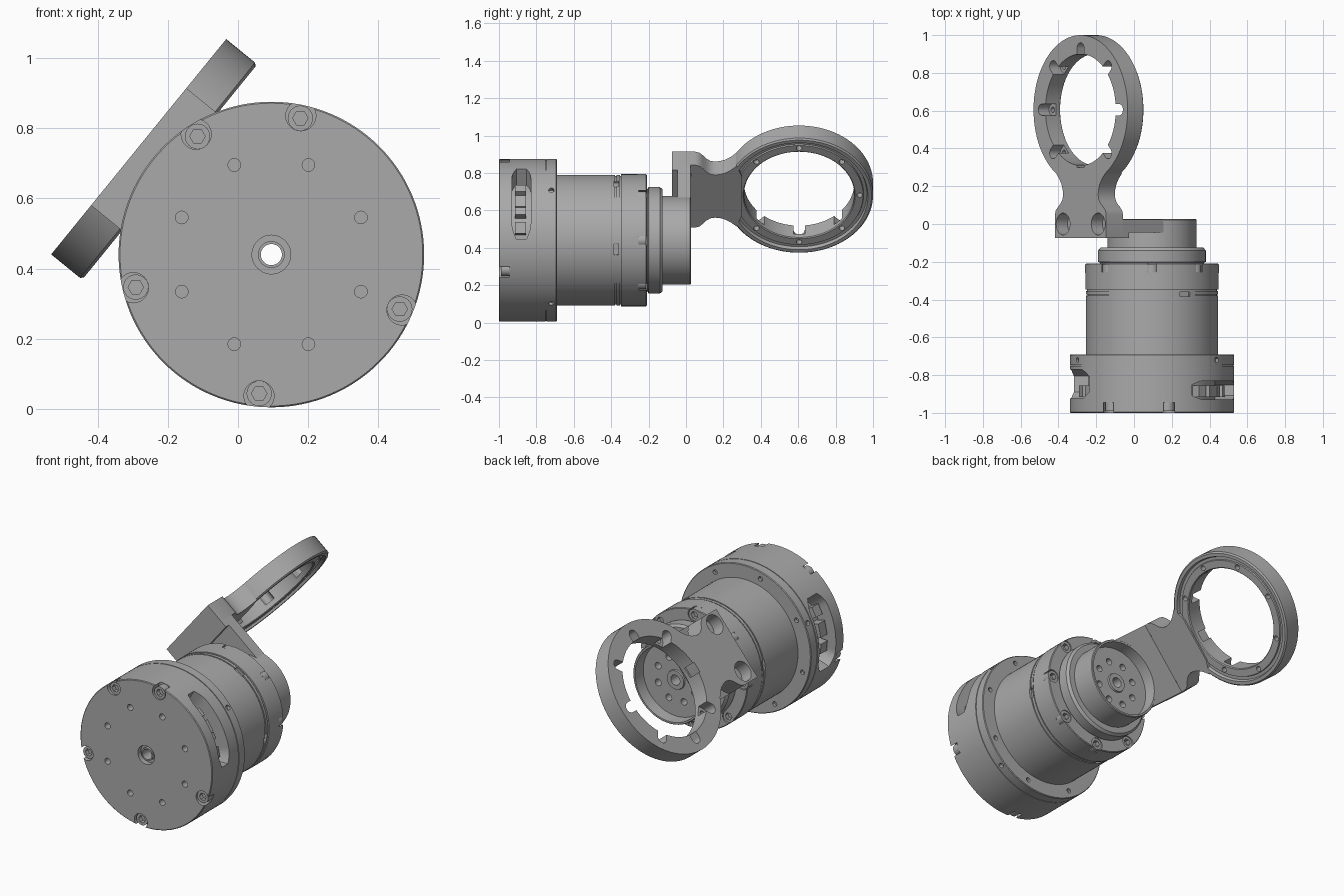
import bpy, bmesh, math
from mathutils import Matrix, Vector

if "Cube" in bpy.data.objects:
    bpy.data.objects.remove(bpy.data.objects["Cube"], do_unlink=True)

grey = bpy.data.materials.new("machined grey")
grey.use_nodes = True
grey.diffuse_color = (0.4, 0.4, 0.4, 1)
grey.node_tree.nodes["Principled BSDF"].inputs["Base Color"].default_value = (0.4, 0.4, 0.4, 1)

AX, AZ = 0.095, 0.44                 # motor axis, running along y
# Axis frame: local z is world y
AXIS = Matrix.Translation((AX, 0, AZ)) @ Matrix.Rotation(-math.pi / 2, 4, 'X')
# Bracket frame: local x runs along the tilted plate, y stays, z is the plate normal
U = Vector((0.631, 0, 0.776)).normalized()
N = Vector((-U.z, 0, U.x))
O = Vector((-0.2385, 0, 0.711))
PLATE = Matrix(((U.x, 0, N.x, O.x), (0, 1, 0, 0), (U.z, 0, N.z, O.z), (0, 0, 0, 1)))
RING = PLATE @ Matrix.Translation((0, 0.605, 0))


def finish(name, bm):
    bmesh.ops.recalc_face_normals(bm, faces=bm.faces)
    me = bpy.data.meshes.new(name)
    bm.to_mesh(me)
    bm.free()
    me.materials.append(grey)
    ob = bpy.data.objects.new(name, me)
    bpy.context.collection.objects.link(ob)
    return ob


def circle(r, n=24, cx=0, cy=0):
    return [(cx + r * math.cos(2 * math.pi * i / n), cy + r * math.sin(2 * math.pi * i / n)) for i in range(n)]


def prism(bm, outline, z0, z1, m):
    a = [bm.verts.new(m @ Vector((x, y, z0))) for x, y in outline]
    b = [bm.verts.new(m @ Vector((x, y, z1))) for x, y in outline]
    bm.faces.new(a[::-1])
    bm.faces.new(b)
    for i in range(len(a)):
        j = (i + 1) % len(a)
        bm.faces.new((a[i], a[j], b[j], b[i]))


def lathe(name, profile, m, n=96):
    # closed profile of (height, radius) spun about local z
    bm = bmesh.new()
    rows = [[bm.verts.new(m @ Vector((x, y, h))) for x, y in circle(r, n)] for h, r in profile]
    for a, b in zip(rows, rows[1:] + rows[:1]):
        for i in range(n):
            j = (i + 1) % n
            bm.faces.new((a[i], a[j], b[j], b[i]))
    return finish(name, bm)


def polar(r, deg):
    # point in the axis frame for a world angle measured in the xz plane
    return r * math.cos(math.radians(deg)), -r * math.sin(math.radians(deg))


def radial(deg):
    # frame at the motor axis whose z points outward and x runs along world y
    t = math.radians(deg)
    out, along = Vector((math.cos(t), 0, math.sin(t))), Vector((0, 1, 0))
    side = out.cross(along)
    return Matrix((( along.x, side.x, out.x, AX), (along.y, side.y, out.y, 0),
                   (along.z, side.z, out.z, AZ), (0, 0, 0, 1)))


def window(bm, r0, r1, a0, a1, y0, y1, n=28, rnd=5):
    # curved slot with rounded ends
    cols = []
    for i in range(n + 1):
        e = math.sin(math.pi / 2 * min(1, min(i, n - i) / rnd))
        half = (y1 - y0) / 2 * (0.55 + 0.45 * e)
        mid = (y0 + y1) / 2
        a = a0 + (a1 - a0) * i / n
        cols.append([bm.verts.new(AXIS @ Vector((*polar(r, a), h)))
                     for r, h in ((r0, mid - half), (r0, mid + half), (r1, mid + half), (r1, mid - half))])
    for p, q in zip(cols, cols[1:]):
        for k in range(4):
            bm.faces.new((p[k], p[(k + 1) % 4], q[(k + 1) % 4], q[k]))
    bm.faces.new(cols[0])
    bm.faces.new(cols[-1][::-1])


def cut(ob, bm):
    tool = finish("cutter", bm)
    tool.hide_render = True
    mod = ob.modifiers.new("cut", 'BOOLEAN')
    mod.operation, mod.solver, mod.object = 'DIFFERENCE', 'EXACT', tool
    bpy.context.view_layer.objects.active = ob
    bpy.ops.object.modifier_apply(modifier="cut")
    bpy.data.objects.remove(tool, do_unlink=True)


# Front drum with bore, seam, windows and screw pockets
drum = lathe("drum", [(-1, 0.055), (-1, 0.431), (-0.996, 0.435), (-0.752, 0.435), (-0.752, 0.431),
                      (-0.747, 0.431), (-0.747, 0.435), (-0.694, 0.435), (-0.69, 0.431), (-0.69, 0.03),
                      (-0.97, 0.03), (-0.97, 0.055)], AXIS, 128)
screw_angles = (122, 78, -23, -95, 193.5)
bm = bmesh.new()
for a in screw_angles:
    prism(bm, circle(0.043, 24, *polar(0.404, a)), -1.02, -0.945, AXIS)
for k in range(8):
    prism(bm, circle(0.018, 16, *polar(0.276, 22.5 + 45 * k)), -1.02, -0.95, AXIS)
    prism(bm, circle(0.014, 12, *polar(0.393, 15 + 45 * k)), -0.71, -0.6, AXIS)
for a in (38, 155, 232, -51):
    prism(bm, circle(0.015, 12, -0.72, 0), 0.415, 0.5, radial(a))
window(bm, 0.335, 0.48, 1, 61, -0.93, -0.83)
window(bm, 0.335, 0.48, 140, 198, -0.925, -0.77)
cut(drum, bm)

# Small parts behind the windows
bm = bmesh.new()
for a, w in ((10, 0.03), (24, 0.02), (33, 0.035), (46, 0.025), (152, 0.03), (168, 0.04), (184, 0.03)):
    prism(bm, [(-0.915, -w), (-0.855, -w), (-0.855, w), (-0.915, w)], 0.32, 0.385, radial(a))
finish("window_components", bm)

lathe("bore_sleeve", [(-0.992, 0.03), (-0.992, 0.038), (-0.96, 0.038), (-0.96, 0.03)], AXIS, 48)


def socket_screws(name, places, face, back):
    # socket heads with a hexagonal recess; face and back are heights along the axis
    bm = bmesh.new()
    for p in places:
        prism(bm, circle(0.036, 24, *p), face, back, AXIS)
    ob = finish(name, bm)
    bm = bmesh.new()
    s = math.copysign(0.025, back - face)
    for p in places:
        prism(bm, circle(0.022, 6, *p), face - s, face + s, AXIS)
    cut(ob, bm)


socket_screws("front_screws", [polar(0.397, a) for a in screw_angles], -0.99, -0.94)

# Motor body with seam grooves and rear collar
body = lathe("motor_body", [(-0.7, 0.03), (-0.7, 0.35), (-0.379, 0.35), (-0.379, 0.344), (-0.372, 0.344),
                            (-0.372, 0.35), (-0.354, 0.35), (-0.354, 0.344), (-0.347, 0.344), (-0.347, 0.353),
                            (-0.213, 0.353), (-0.209, 0.349), (-0.209, 0.03)], AXIS)
bm = bmesh.new()
collar_angles = [45 * k for k in range(8)]
for a in collar_angles:
    prism(bm, circle(0.038, 20, *polar(0.322, a)), -0.255, -0.19, AXIS)
for a in (60, -8, 172, 245):
    prism(bm, [(-0.385, -0.03), (-0.36, -0.03), (-0.36, 0.03), (-0.385, 0.03)], 0.335, 0.4, radial(a))
cut(body, bm)
socket_screws("collar_screws", [polar(0.318, a) for a in collar_angles], -0.215, -0.26)

# Stepped bearing flange
lathe("bearing_flange", [(-0.22, 0.03), (-0.22, 0.275), (-0.205, 0.275), (-0.2, 0.285), (-0.14, 0.285),
                         (-0.125, 0.272), (-0.125, 0.03)], AXIS)

# Output hub, a shallow cup with a bolt circle
hub = lathe("output_hub", [(-0.13, 0.03), (-0.13, 0.236), (0.022, 0.236), (0.026, 0.232), (0.026, 0.222),
                           (-0.045, 0.218), (-0.045, 0.058), (-0.035, 0.055), (-0.035, 0.03)], AXIS)
bm = bmesh.new()
for k in range(8):
    prism(bm, circle(0.02, 14, *polar(0.13, 22.5 + 45 * k)), -0.1, 0, AXIS)
cut(hub, bm)

# Bracket arm with waisted neck
T = 0.057
side = [(0.215, -0.075), (0.215, 0.05), (0.208, 0.072), (0.19, 0.09), (0.168, 0.108), (0.152, 0.13),
        (0.147, 0.155), (0.15, 0.18), (0.16, 0.21), (0.18, 0.24), (0.208, 0.27), (0.13, 0.3)]
bm = bmesh.new()
prism(bm, side + [(-x, y) for x, y in reversed(side)], -T, T, PLATE)
arm = finish("bracket_arm", bm)
bm = bmesh.new()
for s in (-1, 1):
    prism(bm, circle(0.058, 28, s * 0.147, 0), -0.02, 0.1, PLATE)
cut(arm, bm)
socket = bmesh.new()
for s in (-1, 1):
    prism(socket, circle(0.028, 20, s * 0.147, 0), -0.1, 0.0, PLATE)
cut(arm, socket)

# Web joining the arm to the hub
outline = [(-0.215, -0.045), (0.215, -0.045), (0.215, 0.025), (-0.215, 0.025)]
bm = bmesh.new()
prism(bm, outline, -0.335, -T, PLATE)
web = finish("bracket_web", bm)
bm = bmesh.new()
prism(bm, circle(0.224, 96), -0.2, 0.2, AXIS)
cut(web, bm)
bm = bmesh.new()
prism(bm, [(x, -0.075 if y < 0 else y) for x, y in outline], -T - 0.04, -T, PLATE)
finish("web_foot", bm)

# Mounting ring, stepped on its inner face, with eight open screw pockets
ring = lathe("mounting_ring", [(T, 0.295), (T, 0.395), (-T + 0.008, 0.395), (-T, 0.387), (-T, 0.368),
                               (-T + 0.018, 0.362), (-T + 0.018, 0.345), (-T + 0.01, 0.342),
                               (-T + 0.01, 0.3), (-T + 0.015, 0.295)], RING, 112)
pockets, holes = bmesh.new(), bmesh.new()
slot = [(0.26, -0.03)] + [(0.325 + 0.03 * math.cos(t), 0.03 * math.sin(t))
                          for t in [math.pi * (i / 10 - 0.5) for i in range(11)]] + [(0.26, 0.03)]
for k in range(8):
    m = RING @ Matrix.Rotation(math.pi / 4 * k, 4, 'Z')
    prism(pockets, slot, -0.015, 0.1, m)
    prism(holes, circle(0.015, 14, 0.323, 0), -0.1, 0.0, m)
cut(ring, pockets)
cut(ring, holes)

for ob in list(bpy.context.scene.objects):
    if ob.type == 'MESH':
        bpy.ops.object.select_all(action='DESELECT')
        ob.select_set(True)
        bpy.context.view_layer.objects.active = ob
        bpy.ops.object.shade_smooth_by_angle(angle=math.radians(30))
